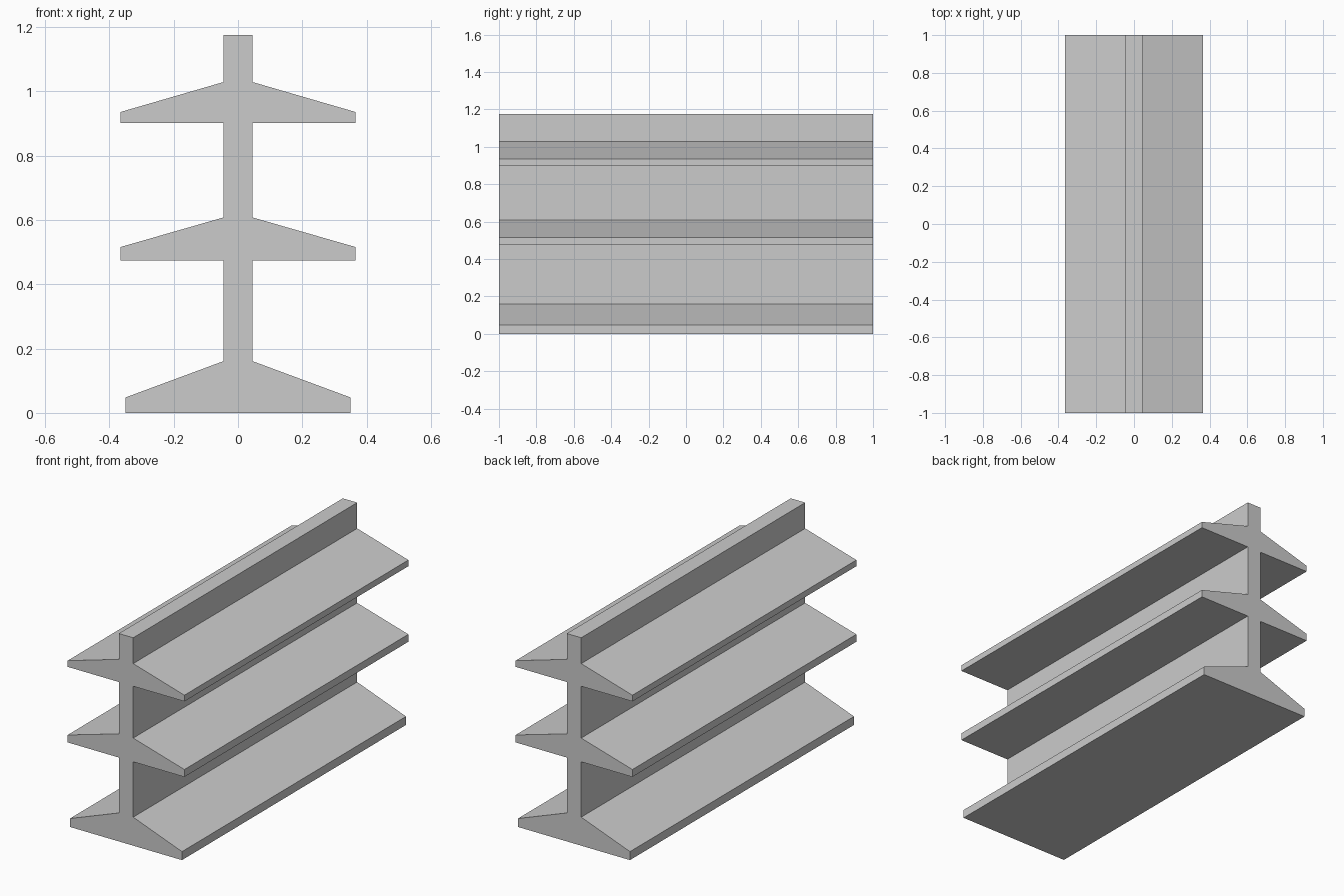
import bpy, bmesh

if "Cube" in bpy.data.objects:
    bpy.data.objects.remove(bpy.data.objects["Cube"])

STEM = 0.045      # half thickness of the upright web
HALF_LENGTH = 1.0
TOP = 1.175

# Each flange: half width, underside z, tip top z, z where the slope meets the web
FLANGES = [
    (0.35, 0.0, 0.048, 0.161),
    (0.365, 0.474, 0.516, 0.608),
    (0.365, 0.901, 0.936, 1.029),
]

# Right half of the cross-section, from bottom to top
right = []
for half, under, tip, join in FLANGES:
    if under > 0:
        right.append((STEM, under))
    right += [(half, under), (half, tip), (STEM, join)]
right.append((STEM, TOP))

# Mirror to the left half to close the outline
outline = right + [(-x, z) for x, z in reversed(right)]

# Extrude the cross-section along y
bm = bmesh.new()
face = bm.faces.new([bm.verts.new((x, -HALF_LENGTH, z)) for x, z in outline])
result = bmesh.ops.extrude_face_region(bm, geom=[face], use_keep_orig=True)
moved = [g for g in result["geom"] if isinstance(g, bmesh.types.BMVert)]
bmesh.ops.translate(bm, verts=moved, vec=(0, 2 * HALF_LENGTH, 0))
bmesh.ops.recalc_face_normals(bm, faces=bm.faces)

mesh = bpy.data.meshes.new("flanged_beam")
bm.to_mesh(mesh)
bm.free()
bpy.context.collection.objects.link(bpy.data.objects.new("flanged_beam", mesh))
